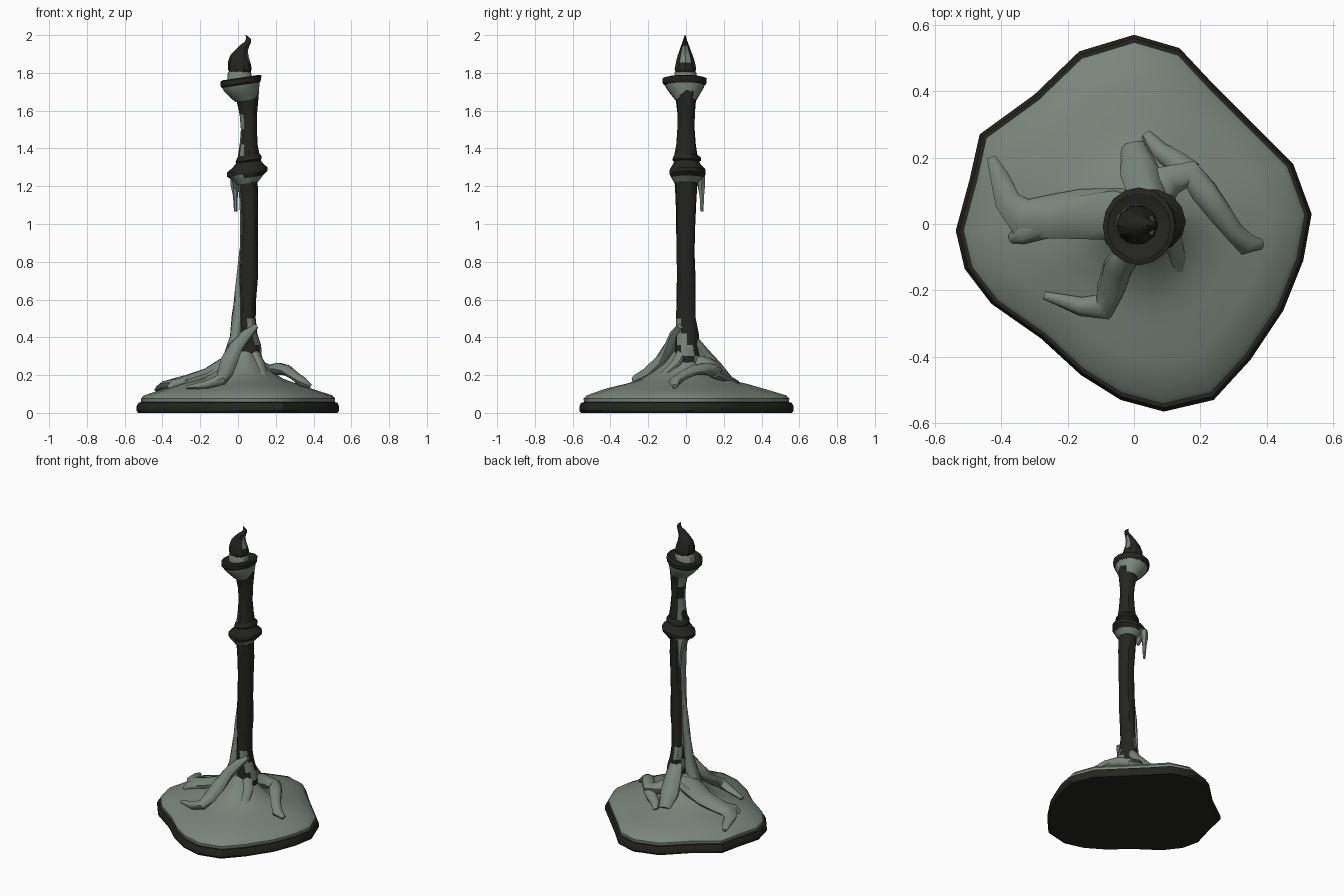
import bpy, bmesh, math, random
from mathutils import Vector
random.seed(4)


def mat(name, c):
    m = bpy.data.materials.new(name)
    m.diffuse_color = (*c, 1)
    return m


GREEN = mat("aged_green", (0.19, 0.235, 0.2))
DARK = mat("dark_bronze", (0.018, 0.018, 0.014))


def loft(name, rings, material, patch=None, angle=30):
    """Skin closed rings of points; patch(centre, normal) picks green faces."""
    bm = bmesh.new()
    loops = [[bm.verts.new(p) for p in r] for r in rings]
    n = len(loops[0])
    for a, b in zip(loops, loops[1:]):
        for i in range(n):
            j = (i + 1) % n
            bm.faces.new((a[i], a[j], b[j], b[i]))
    bm.faces.new(loops[0][::-1])
    bm.faces.new(loops[-1])
    bmesh.ops.recalc_face_normals(bm, faces=bm.faces)
    bm.normal_update()
    if patch:
        for f in bm.faces:
            f.material_index = int(patch(f.calc_center_median(), f.normal))
    me = bpy.data.meshes.new(name)
    bm.to_mesh(me)
    bm.free()
    me.materials.append(material)
    me.materials.append(GREEN)
    ob = bpy.data.objects.new(name, me)
    bpy.context.collection.objects.link(ob)
    bpy.ops.object.select_all(action='DESELECT')
    ob.select_set(True)
    bpy.context.view_layer.objects.active = ob
    bpy.ops.object.shade_smooth_by_angle(angle=math.radians(angle))
    return ob


def column(profile, n=14, tilt=0.0, jit=0.0):
    """Rings from (z, cx, cy, rx, ry)."""
    out = []
    for z, cx, cy, rx, ry in profile:
        ring = []
        for i in range(n):
            a = 2 * math.pi * i / n
            k = 1 + random.uniform(-jit, jit)
            x = rx * math.cos(a) * k
            ring.append((cx + x, cy + ry * math.sin(a) * k, z + tilt * x))
        out.append(ring)
    return out


def root(name, pts, flat=0.8, n=9, material=GREEN):
    """Tapered limb along (x, y, z, r)."""
    P = [Vector(p[:3]) for p in pts]
    rings = []
    for i, p in enumerate(P):
        t = (P[min(i + 1, len(P) - 1)] - P[max(i - 1, 0)]).normalized()
        side = t.cross(Vector((0, 0, 1)))
        side = side.normalized() if side.length > 0.05 else Vector((1, 0, 0))
        up = side.cross(t).normalized()
        r = pts[i][3]
        ring = []
        for k in range(n):
            a = 2 * math.pi * k / n
            q = r * random.uniform(0.92, 1.08)
            ring.append(p + side * q * math.cos(a) + up * q * flat * math.sin(a))
        rings.append(ring)
    return loft(name, rings, material, angle=45)


# Base plate and mound share one irregular outline
OUT = [(.535, .03), (.48, .18), (.36, .30), (.24, .42), (.137, .53), (0, .57),
       (-.165, .52), (-.30, .39), (-.465, .27), (-.495, .135), (-.537, -.02),
       (-.51, -.135), (-.43, -.24), (-.28, -.345), (-.16, -.455), (-.04, -.53),
       (.09, -.565), (.24, -.53), (.35, -.41), (.45, -.26), (.51, -.11)]


def slab(levels, jit=0.0, cx=0.03):
    out = []
    for s, z in levels:
        off = cx * (1 - s)
        out.append([(x * s + off, y * s, z + (random.uniform(-jit, jit) if s < .9 else 0))
                    for x, y in OUT])
    return out


loft("base_plate", slab([(.985, 0), (1, .012), (1, .035), (.98, .055), (.94, .058)]), DARK)
loft("mound", slab([(.955, .05), (.96, .075), (.93, .093), (.75, .125), (.55, .155),
                    (.42, .178), (.3, .215), (.2, .265), (.11, .33)], .006), GREEN, angle=40)

# Roots sprawling over the mound
root("left_root", [(.04, .02, .30, .07), (-.05, .03, .255, .085), (-.16, .03, .195, .075),
                   (-.26, .02, .165, .065), (-.34, .02, .15, .055), (-.38, .07, .145, .04),
                   (-.405, .14, .135, .028), (-.43, .20, .12, .014)], .6)
root("left_root_spur", [(-.27, .0, .16, .045), (-.34, -.03, .15, .035), (-.37, -.045, .13, .015)])
root("right_root", [(.05, .05, .27, .06), (.10, .13, .24, .05), (.17, .15, .225, .042),
                    (.21, .10, .235, .04), (.255, .04, .225, .037), (.30, -.02, .195, .03),
                    (.34, -.06, .165, .034), (.385, -.06, .14, .015)])
root("right_root_arm", [(.17, .15, .215, .038), (.12, .19, .195, .035), (.075, .22, .18, .028),
                        (.035, .27, .16, .016)])
root("front_root", [(.095, -.03, .46, .018), (.04, -.055, .41, .038), (-.01, -.08, .35, .045),
                    (-.05, -.13, .27, .045), (-.07, -.20, .21, .042), (-.09, -.25, .175, .04),
                    (-.16, -.25, .15, .028), (-.27, -.215, .135, .012)])
root("back_buttress", [(.05, .02, .40, .04), (.04, .08, .31, .055), (.02, .15, .225, .06),
                       (.0, .23, .16, .04)])
root("right_buttress", [(.07, -.01, .34, .03), (.11, -.05, .26, .035), (.13, -.12, .19, .03),
                        (.14, -.2, .14, .015)])
root("left_buttress", [(-.05, -.02, .24, .05), (-.01, -.02, .40, .036), (-.005, -.01, .52, .027),
                       (.005, 0, .66, .022), (.02, 0, .86, .012)], 1)


# Gnarled shaft with aged patches on its left side
def shaft_patch(c, nrm):
    if c.z < .5:
        return math.sin(c.z * 22 + math.atan2(c.y, c.x - .05) * 2) > .55
    if c.z > 1.36:
        return nrm.x < -.45 and math.sin(c.z * 31 + c.y * 50) > -.3
    return nrm.x < -.8 and c.z < 1.2


loft("shaft", column([(.18, .05, 0, .085, .08), (.30, .052, .01, .072, .07),
                      (.36, .06, .005, .062, .062), (.42, .052, .005, .05, .062),
                      (.50, .048, 0, .045, .053), (.60, .052, 0, .045, .05),
                      (.72, .055, 0, .052, .05), (.85, .057, -.002, .048, .048),
                      (1.0, .06, -.002, .047, .052), (1.12, .058, 0, .05, .056),
                      (1.22, .053, 0, .052, .06), (1.27, .052, 0, .06, .06)], 12, 0, .03),
     DARK, shaft_patch)

# Knuckle collar with drips
loft("collar", column([(1.215, .05, .0, .055, .06), (1.245, .05, .005, .082, .085),
                       (1.265, .048, .008, .107, .097), (1.285, .048, .008, .108, .097),
                       (1.315, .053, .003, .075, .075), (1.33, .055, .003, .066, .068),
                       (1.338, .057, .004, .07, .078), (1.352, .057, .004, .066, .075),
                       (1.365, .057, 0, .055, .06)], 14, .14, .02),
     DARK, lambda c, n: c.z < 1.25 and n.z < -.3)
root("collar_drip", [(-.012, .07, 1.26, .03), (-.018, .08, 1.21, .022), (-.014, .084, 1.15, .013),
                     (-.012, .084, 1.065, .009)], 1, 6)
root("collar_drip_small", [(-.01, .03, 1.26, .035), (-.005, .04, 1.21, .022),
                           (.005, .045, 1.17, .008)], 1, 6)

# Upper neck flaring to the cup
loft("neck", column([(1.34, .058, 0, .06, .065), (1.42, .057, 0, .048, .053),
                     (1.5, .057, 0, .043, .047), (1.58, .055, 0, .046, .046),
                     (1.67, .048, 0, .06, .055), (1.71, .035, -.003, .075, .075)], 12, 0, .03),
     DARK, shaft_patch)
loft("cup_underside", column([(1.655, .045, 0, .06, .056), (1.69, .03, -.004, .08, .08),
                              (1.725, .017, -.006, .097, .103), (1.75, .015, -.007, .1, .108)], 14, .15),
     GREEN)
loft("cup_rim", column([(1.735, .015, -.007, .1, .108), (1.745, .015, -.007, .107, .116),
                        (1.77, .015, -.007, .109, .117), (1.775, .015, -.007, .095, .1),
                        (1.765, .015, -.007, .07, .07)], 16, .15), DARK)

# Flame on its small wick seat
loft("flame_seat", column([(1.755, .008, -.003, .065, .06), (1.80, .008, -.003, .062, .058),
                           (1.81, .008, -.003, .055, .052)], 12), GREEN)
loft("flame", column([(1.79, .01, -.003, .052, .05), (1.82, .01, -.003, .063, .06),
                      (1.855, .006, -.003, .06, .053), (1.89, .006, -.004, .049, .043),
                      (1.92, .018, -.005, .035, .031), (1.945, .035, -.005, .026, .022),
                      (1.965, .053, -.005, .017, .014), (1.982, .055, -.005, .012, .008),
                      (2.0, .042, -.005, .002, .002)], 10), DARK,
     lambda c, n: 1.86 < c.z < 1.94 and n.x > .6)
